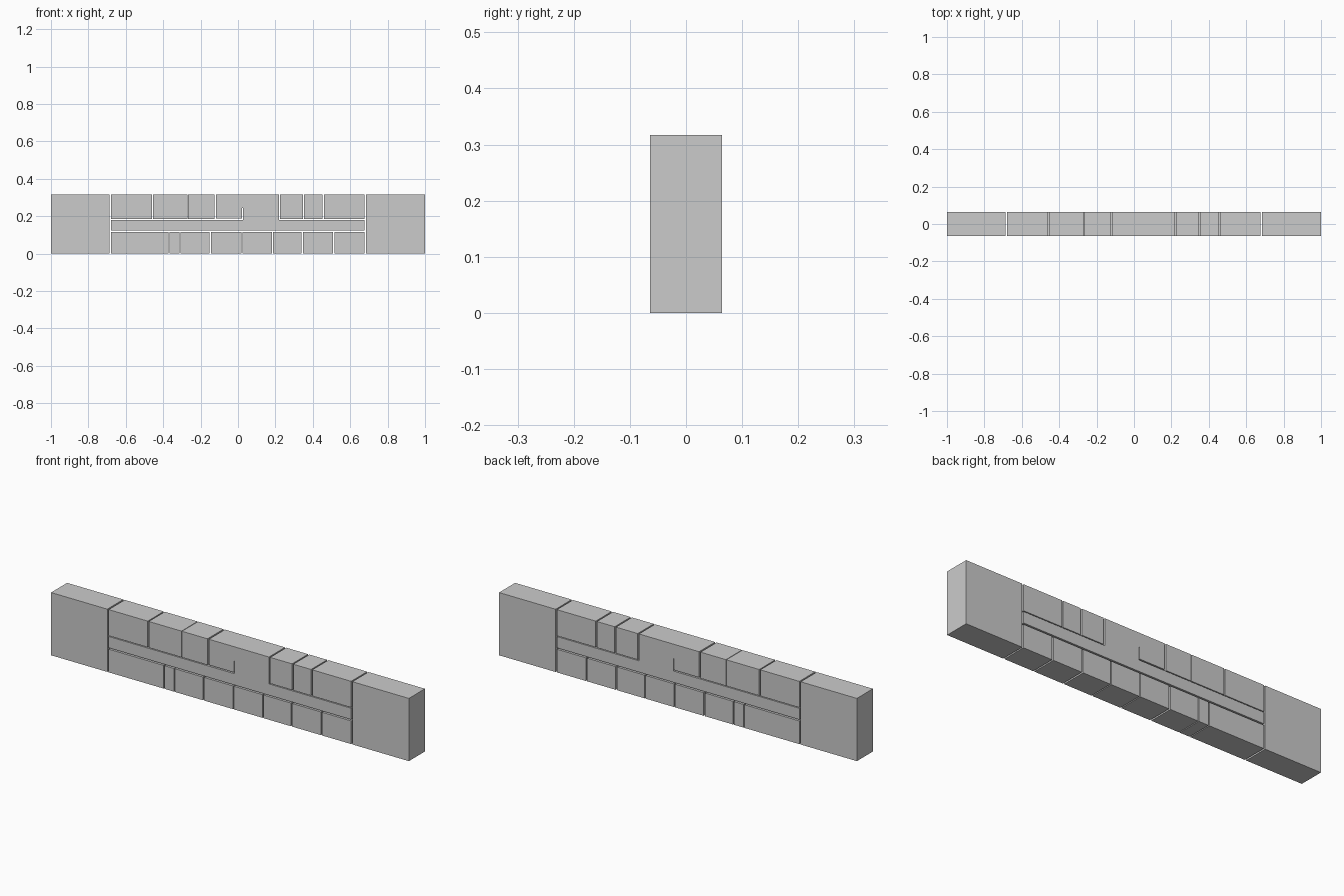
import bpy
import bmesh

if "Cube" in bpy.data.objects:
    bpy.data.objects.remove(bpy.data.objects["Cube"])

HALF_DEPTH = 0.064
TOP = 0.317          # wall height
BAND_LOW, BAND_HIGH = 0.124, 0.181
UPPER_LOW, LOWER_HIGH = 0.185, 0.117


def slab(name, outline):
    """Extrude an x/z outline through the wall thickness."""
    bm = bmesh.new()
    face = bm.faces.new([bm.verts.new((x, -HALF_DEPTH, z)) for x, z in outline])
    result = bmesh.ops.extrude_face_region(bm, geom=[face])
    verts = [g for g in result["geom"] if isinstance(g, bmesh.types.BMVert)]
    bmesh.ops.translate(bm, verts=verts, vec=(0, 2 * HALF_DEPTH, 0))
    bmesh.ops.recalc_face_normals(bm, faces=bm.faces)
    mesh = bpy.data.meshes.new(name)
    bm.to_mesh(mesh)
    bm.free()
    obj = bpy.data.objects.new(name, mesh)
    bpy.context.collection.objects.link(obj)
    return obj


def block(name, x0, x1, z0, z1):
    return slab(name, [(x0, z0), (x1, z0), (x1, z1), (x0, z1)])


# End blocks, full height
block("end_block_left", -1.0, -0.686, 0, TOP)
block("end_block_right", 0.684, 1.0, 0, TOP)

# Upper course
upper = [(-0.678, -0.460), (-0.454, -0.271), (-0.268, -0.126),
         (0.225, 0.347), (0.354, 0.453), (0.460, 0.677)]
for i, (a, b) in enumerate(upper, 1):
    block(f"upper_block_{i}", a, b, UPPER_LOW, TOP)

# Lower course
lower = [(-0.678, -0.372), (-0.367, -0.312), (-0.308, -0.152), (-0.144, 0.018),
         (0.023, 0.181), (0.186, 0.340), (0.348, 0.508), (0.515, 0.677)]
for i, (a, b) in enumerate(lower, 1):
    block(f"lower_block_{i}", a, b, 0, LOWER_HIGH)

# Long middle band joined to the large upper block, with a narrow slot
slab("band_with_large_block", [
    (-0.678, BAND_LOW), (0.677, BAND_LOW), (0.677, BAND_HIGH), (0.218, BAND_HIGH),
    (0.218, TOP), (-0.118, TOP), (-0.118, UPPER_LOW + 0.002), (0.022, UPPER_LOW + 0.002),
    (0.022, 0.245), (0.026, 0.245), (0.026, BAND_HIGH), (-0.678, BAND_HIGH)])
